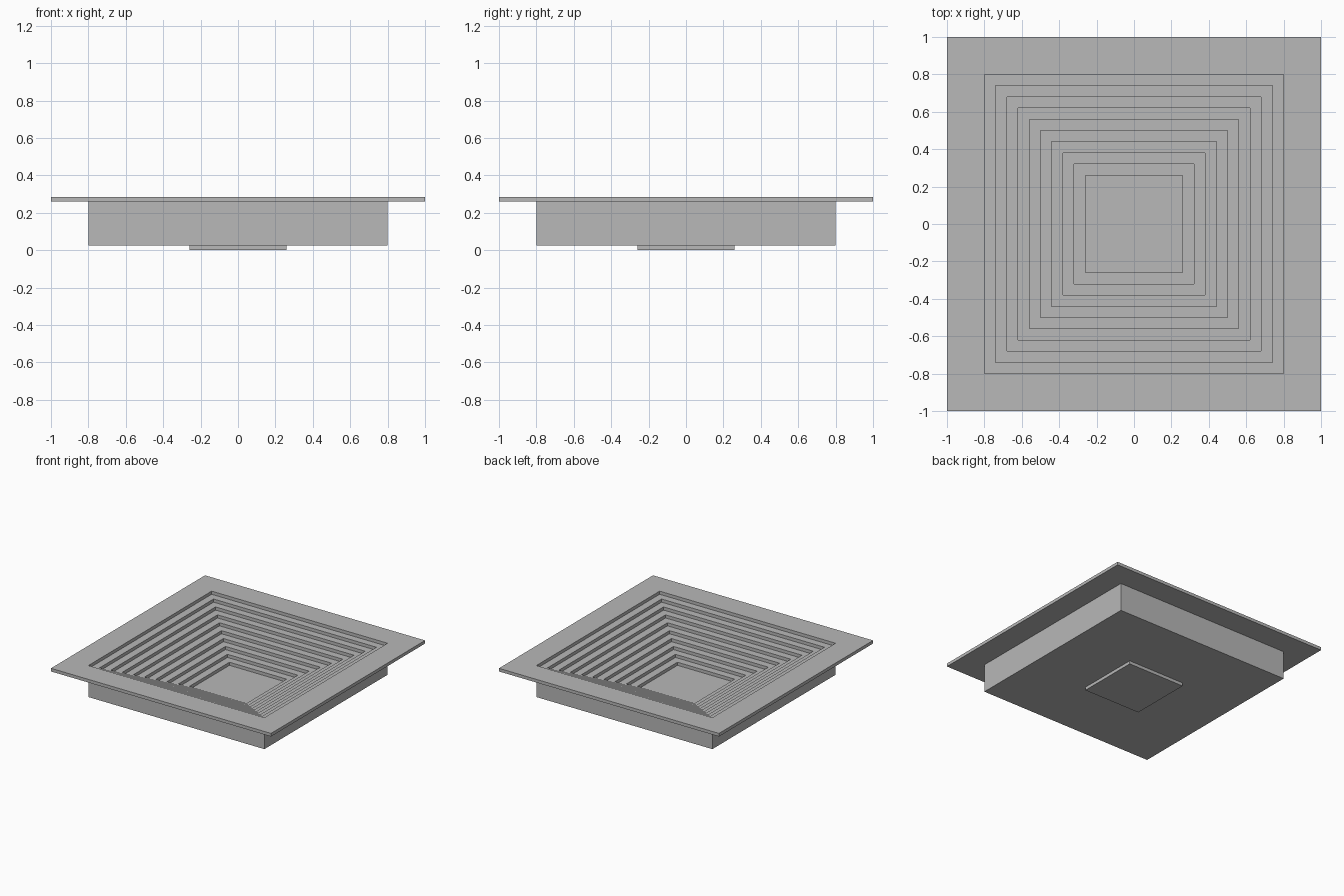
import bpy
import bmesh

cube = bpy.data.objects.get("Cube")
if cube:
    bpy.data.objects.remove(cube, do_unlink=True)

LAYER = 0.285 / 11      # height of one step
TREAD = 0.06            # width of one step
OUTER = 0.80            # half width of the housing
STEPS = 9

grey = bpy.data.materials.new("plain grey")
grey.use_nodes = True
colour = (0.48, 0.48, 0.48, 1)
grey.diffuse_color = colour
grey.node_tree.nodes["Principled BSDF"].inputs["Base Color"].default_value = colour


def square_loop(bm, half, z):
    return [bm.verts.new((sx * half, sy * half, z))
            for sx, sy in ((-1, -1), (1, -1), (1, 1), (-1, 1))]


def square_sweep(name, profile, closed=True):
    """Sweep a (half width, height) profile around a square."""
    bm = bmesh.new()
    loops = [square_loop(bm, half, z) for half, z in profile]
    pairs = list(zip(loops, loops[1:]))
    if closed:
        pairs.append((loops[-1], loops[0]))
    else:
        bm.faces.new(loops[0])
        bm.faces.new(loops[-1])
    for a, b in pairs:
        for i in range(4):
            j = (i + 1) % 4
            bm.faces.new((a[i], a[j], b[j], b[i]))
    bmesh.ops.recalc_face_normals(bm, faces=bm.faces)
    mesh = bpy.data.meshes.new(name)
    bm.to_mesh(mesh)
    bm.free()
    mesh.materials.append(grey)
    obj = bpy.data.objects.new(name, mesh)
    bpy.context.collection.objects.link(obj)
    return obj


# Wide thin rim around the opening
top = 11 * LAYER
rim_base = 10 * LAYER
square_sweep("rim_flange", [(1, rim_base), (1, top), (OUTER, top), (OUTER, rim_base)])

# Square housing with the steps going down inside it
profile = [(OUTER, LAYER), (OUTER, rim_base)]
for k in range(STEPS):
    inner = OUTER - TREAD * (k + 1)
    z = rim_base - LAYER * k
    profile += [(inner, z), (inner, z - LAYER)]
square_sweep("stepped_housing", profile)

# Small plate closing the bottom
plate = OUTER - TREAD * STEPS
square_sweep("centre_plate", [(plate, 0), (plate, LAYER)], closed=False)
